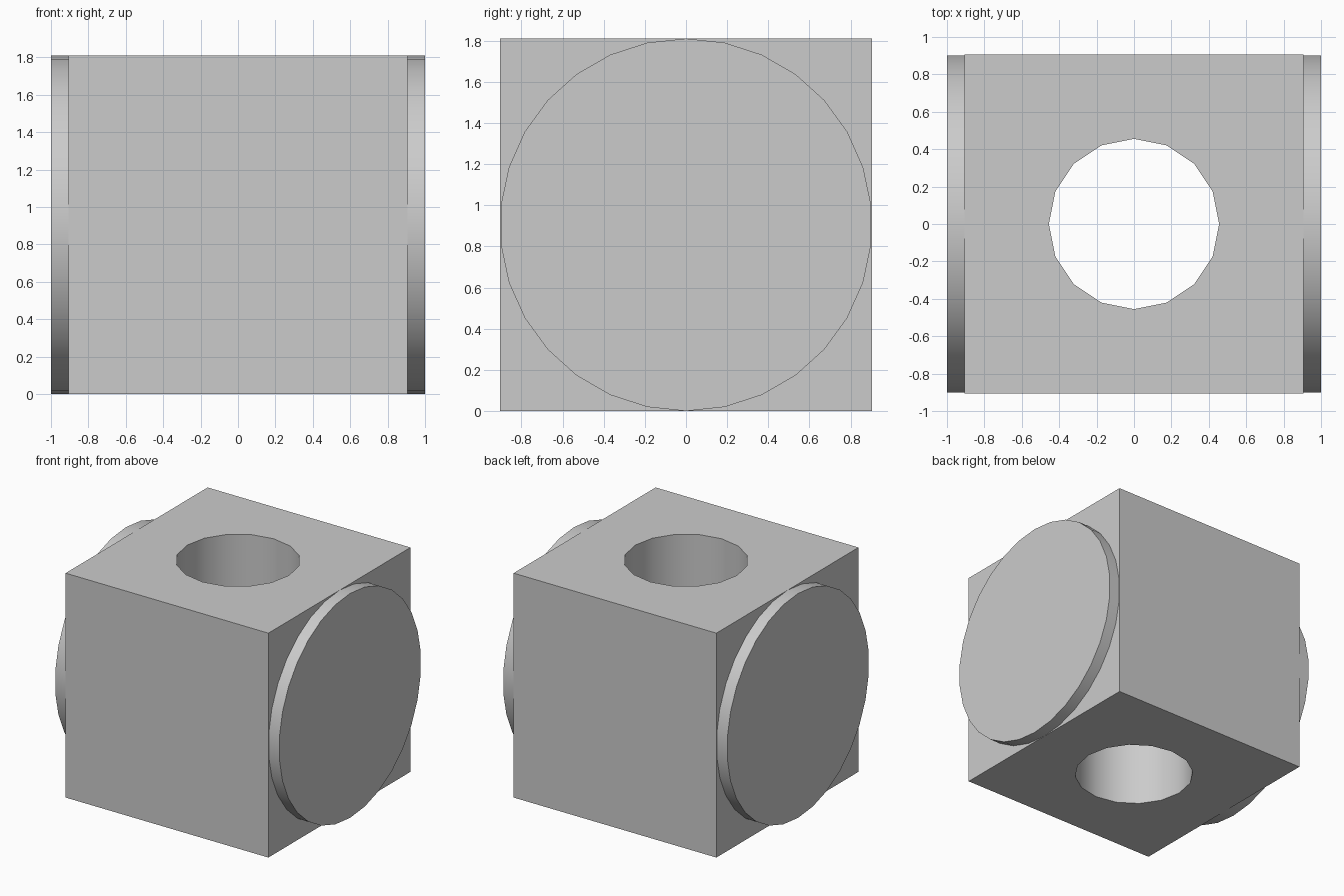
import bpy, bmesh
from math import sin, cos, tau
from mathutils import Vector

HALF = 0.905          # half of the block's side
HOLE_RADIUS = 0.455

default_cube = bpy.data.objects.get("Cube")
if default_cube:
    bpy.data.objects.remove(default_cube, do_unlink=True)

grey = bpy.data.materials.new("light grey")
grey.use_nodes = True
colour = (0.6, 0.6, 0.6, 1)
grey.diffuse_color = colour
grey.node_tree.nodes["Principled BSDF"].inputs["Base Color"].default_value = colour


def add_object(name, bm):
    bmesh.ops.recalc_face_normals(bm, faces=bm.faces)
    mesh = bpy.data.meshes.new(name)
    bm.to_mesh(mesh)
    bm.free()
    mesh.materials.append(grey)
    obj = bpy.data.objects.new(name, mesh)
    bpy.context.collection.objects.link(obj)
    return obj


def prism(name, points, direction):
    """Extrude a flat outline into a closed solid."""
    bm = bmesh.new()
    base = bm.faces.new([bm.verts.new(p) for p in points])
    top = bmesh.ops.extrude_face_region(bm, geom=[base], use_keep_orig=True)
    moved = [v for v in top["geom"] if isinstance(v, bmesh.types.BMVert)]
    bmesh.ops.translate(bm, verts=moved, vec=Vector(direction))
    return add_object(name, bm)


def smooth(obj):
    bpy.ops.object.select_all(action='DESELECT')
    obj.select_set(True)
    bpy.context.view_layer.objects.active = obj
    bpy.ops.object.shade_smooth_by_angle()


# Block with a vertical through hole
square = [(-HALF, -HALF, 0), (HALF, -HALF, 0), (HALF, HALF, 0), (-HALF, HALF, 0)]
block = prism("block", square, (0, 0, 2 * HALF))
ring = [(HOLE_RADIUS * cos(tau * i / 16), HOLE_RADIUS * sin(tau * i / 16), -0.1)
        for i in range(16)]
cutter = prism("hole_cutter", ring, (0, 0, 2 * HALF + 0.2))
cutter.hide_render = True
cut = block.modifiers.new("hole", 'BOOLEAN')
cut.operation = 'DIFFERENCE'
cut.solver = 'EXACT'
cut.object = cutter
bpy.context.view_layer.objects.active = block
bpy.ops.object.modifier_apply(modifier=cut.name)
bpy.data.objects.remove(cutter, do_unlink=True)
smooth(block)

# Raised round discs on both sides, a corner pointing straight up
for name, side in (("left_disc", 1), ("right_disc", -1)):
    outline = [(side * HALF, HALF * sin(tau * i / 30), HALF + HALF * cos(tau * i / 30))
               for i in range(30)]
    smooth(prism(name, outline, (side * (1 - HALF), 0, 0)))
